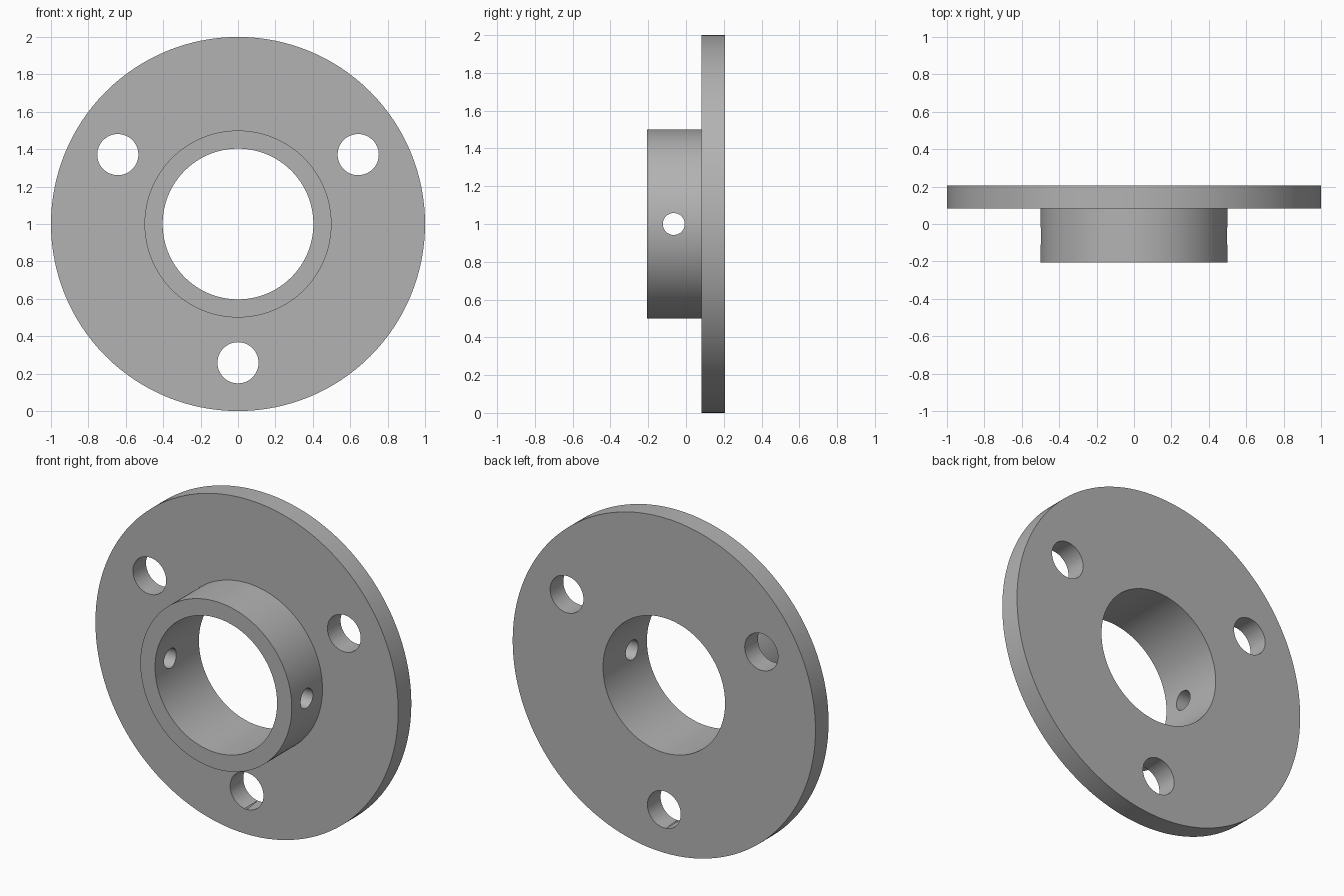
import bpy
import bmesh
from math import cos, sin, pi, radians

cube = bpy.data.objects.get("Cube")
if cube:
    bpy.data.objects.remove(cube, do_unlink=True)

SEGMENTS = 128
CENTRE_Z = 1.0

grey = bpy.data.materials.new("plain grey")
grey.use_nodes = True
colour = (0.45, 0.45, 0.45, 1)
grey.diffuse_color = colour
grey.node_tree.nodes["Principled BSDF"].inputs["Base Color"].default_value = colour


def lathe(name, profile):
    """Revolve a closed (radius, y) profile around the y axis."""
    bm = bmesh.new()
    rings = []
    for i in range(SEGMENTS):
        a = 2 * pi * i / SEGMENTS
        rings.append([bm.verts.new((r * cos(a), y, CENTRE_Z + r * sin(a)))
                      for r, y in profile])
    n = len(profile)
    for i, ring in enumerate(rings):
        following = rings[(i + 1) % SEGMENTS]
        for j in range(n):
            k = (j + 1) % n
            bm.faces.new((ring[j], ring[k], following[k], following[j]))
    bmesh.ops.recalc_face_normals(bm, faces=bm.faces)
    mesh = bpy.data.meshes.new(name)
    bm.to_mesh(mesh)
    bm.free()
    obj = bpy.data.objects.new(name, mesh)
    bpy.context.collection.objects.link(obj)
    mesh.materials.append(grey)
    return obj


def drill(target, radius, depth, location, rotation):
    """Cut a round hole through the target."""
    bpy.ops.mesh.primitive_cylinder_add(vertices=48, radius=radius, depth=depth,
                                        location=location, rotation=rotation)
    cutter = bpy.context.object
    cutter.name = "drill_cutter"
    cutter.hide_render = True
    cutter.data.materials.append(grey)
    mod = target.modifiers.new("hole", "BOOLEAN")
    mod.operation = "DIFFERENCE"
    mod.solver = "EXACT"
    mod.object = cutter
    bpy.ops.object.select_all(action="DESELECT")
    target.select_set(True)
    bpy.context.view_layer.objects.active = target
    bpy.ops.object.modifier_apply(modifier=mod.name)
    bpy.data.objects.remove(cutter, do_unlink=True)


# Flange disc with its hub, open through the bore
BORE, HUB, RIM = 0.403, 0.5, 1.0
FRONT, STEP, BACK = -0.207, 0.083, 0.207
flange = lathe("flange_with_hub", [(BORE, FRONT), (HUB, FRONT), (HUB, STEP),
                                   (RIM, STEP), (RIM, BACK), (BORE, BACK)])

# Three bolt holes through the disc
for angle in (30, 150, 270):
    a = radians(angle)
    drill(flange, 0.11, 1, (0.742 * cos(a), 0.15, CENTRE_Z + 0.742 * sin(a)),
          (pi / 2, 0, 0))

# Cross hole through both sides of the hub
drill(flange, 0.058, 1.6, (0, -0.065, CENTRE_Z), (0, pi / 2, 0))

bpy.ops.object.shade_smooth_by_angle(angle=radians(30))
